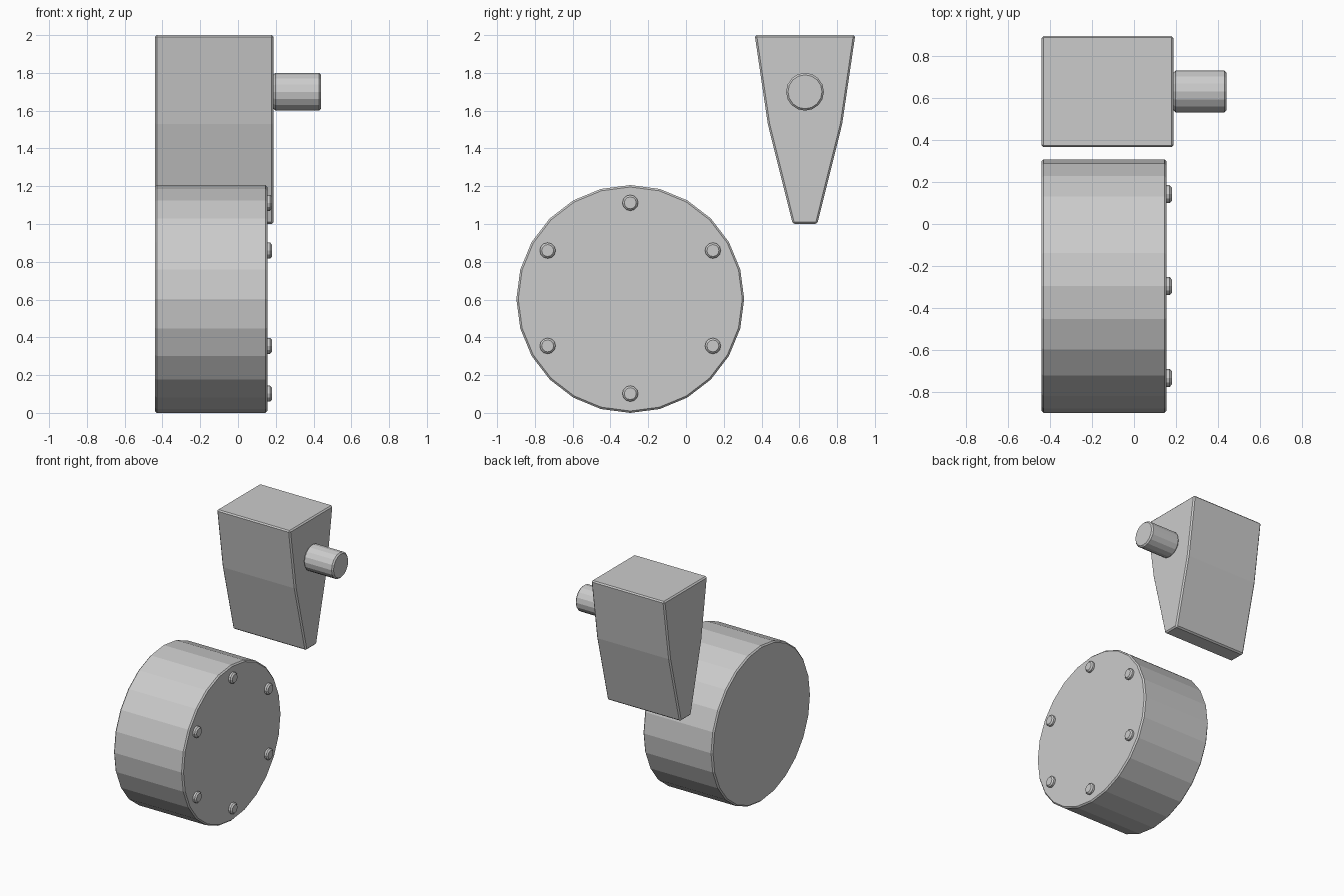
import bpy, math

if "Cube" in bpy.data.objects:
    bpy.data.objects.remove(bpy.data.objects["Cube"])


def prism(name, outline, x0, x1, bevel, segments=1):
    """Extrude a (y, z) outline along x and chamfer its edges."""
    n = len(outline)
    verts = [(x, y, z) for x in (x0, x1) for y, z in outline]
    faces = [tuple(reversed(range(n))), tuple(range(n, 2 * n))]
    faces += [(i, (i + 1) % n, n + (i + 1) % n, n + i) for i in range(n)]
    mesh = bpy.data.meshes.new(name)
    mesh.from_pydata(verts, [], faces)
    obj = bpy.data.objects.new(name, mesh)
    bpy.context.collection.objects.link(obj)
    mod = obj.modifiers.new("edge_bevel", 'BEVEL')
    mod.width = bevel
    mod.segments = segments
    mod.limit_method = 'ANGLE'
    mod.angle_limit = math.radians(40)
    return obj


def ring(y, z, r, sides):
    """Points of a regular polygon in the yz plane, one at the top."""
    step = 2 * math.pi / sides
    return [(y + r * math.sin(-i * step), z + r * math.cos(i * step))
            for i in range(sides)]


# Large drum
DY, DZ = -0.295, 0.603
prism("drum", ring(DY, DZ, 0.603, 24), -0.44, 0.155, 0.01)

# Six bolts on the drum face
for i, (y, z) in enumerate(ring(DY, DZ + 0.004, 0.505, 6)):
    prism(f"drum_bolt_{i + 1}", ring(y, z, 0.042, 12), 0.14, 0.18, 0.01)

# Tapered block, mirrored half profile about its centre line
CY = 0.63
half = [(0.065, 1.0), (0.197, 1.53), (0.266, 2.0)]
outline = [(CY + w, z) for w, z in half]
outline += [(CY - w, z) for w, z in reversed(half)]
prism("tapered_block", outline, -0.44, 0.188, 0.01)

# Round peg on the side of the block
prism("side_peg", ring(CY, 1.70, 0.1, 16), 0.188, 0.44, 0.01)
